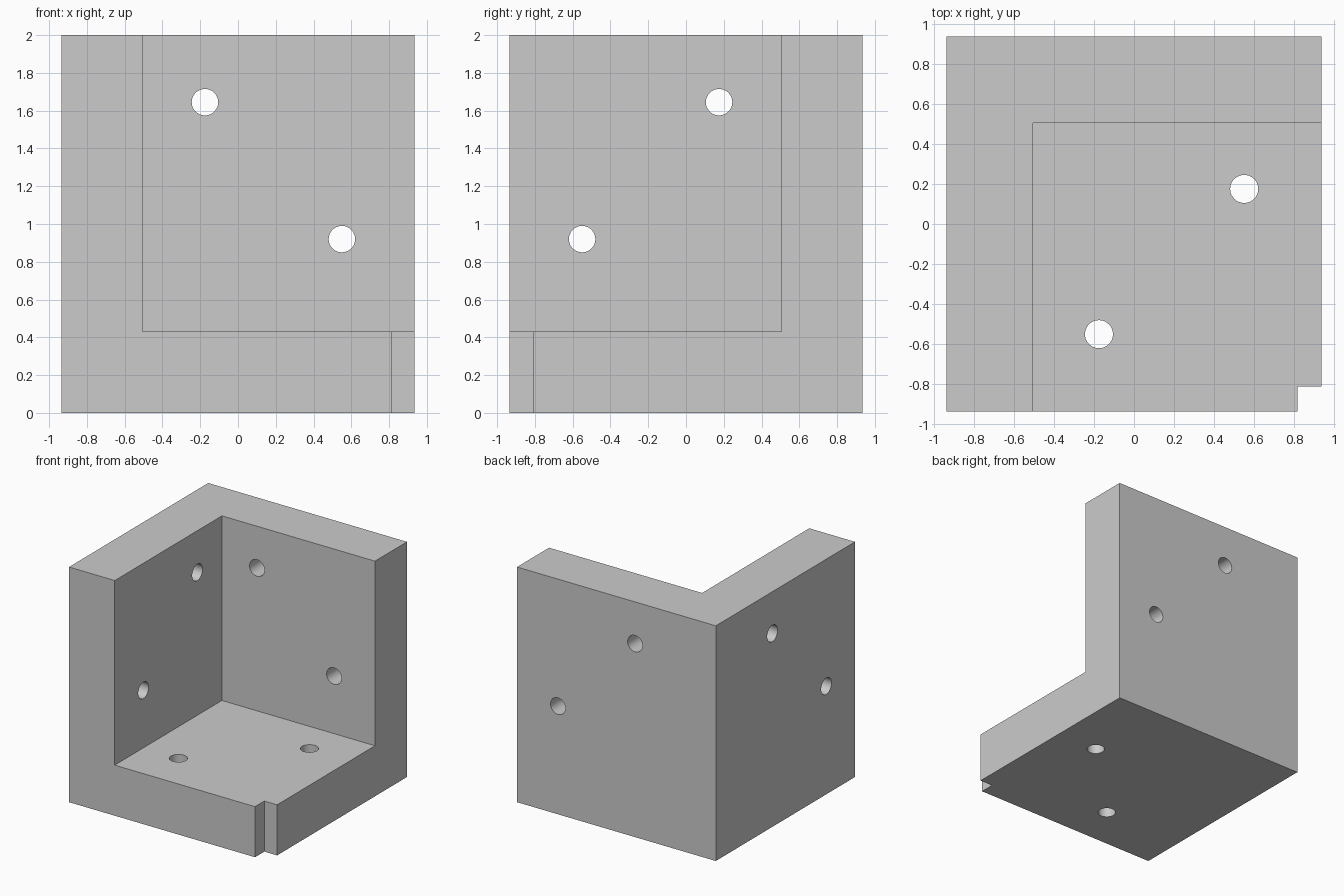
import bpy
import bmesh
from math import pi
from mathutils import Matrix, Vector

if "Cube" in bpy.data.objects:
    bpy.data.objects.remove(bpy.data.objects["Cube"], do_unlink=True)

HALF, HEIGHT, WALL = 0.935, 2.0, 0.43
INNER = HALF - WALL

grey = bpy.data.materials.new("light_grey")
grey.use_nodes = True
colour = (0.6, 0.6, 0.6, 1)
grey.diffuse_color = colour
grey.node_tree.nodes["Principled BSDF"].inputs["Base Color"].default_value = colour


def finish(name, bm):
    mesh = bpy.data.meshes.new(name)
    bm.to_mesh(mesh)
    bm.free()
    mesh.materials.append(grey)
    obj = bpy.data.objects.new(name, mesh)
    bpy.context.collection.objects.link(obj)
    return obj


def box(name, low, high):
    low, high = Vector(low), Vector(high)
    bm = bmesh.new()
    place = Matrix.Translation((low + high) / 2) @ Matrix.Diagonal(high - low).to_4x4()
    bmesh.ops.create_cube(bm, size=1, matrix=place)
    return finish(name, bm)


def drill(name, centre, axis):
    bm = bmesh.new()
    turn = Vector((0, 0, 1)).rotation_difference(Vector(axis)).to_matrix().to_4x4()
    bmesh.ops.create_cone(bm, cap_ends=True, segments=48, radius1=0.07, radius2=0.07,
                          depth=1, matrix=Matrix.Translation(centre) @ turn)
    return finish(name, bm)


# Solid block, hollowed into a floor and two walls
bracket = box("corner_bracket", (-HALF, -HALF, 0), (HALF, HALF, HEIGHT))
cutters = [
    box("hollow_cutter", (-INNER, -2, WALL), (2, INNER, 3)),
    box("notch_cutter", (0.815, -2, -1), (2, -0.81, 1)),
]

# Two screw holes through each plate: far from and near to the inner corner
mid = HALF - WALL / 2
for label, s, z in (("inner", -0.175, 1.645), ("outer", 0.55, 0.92)):
    cutters += [
        drill(label + "_back_hole_cutter", (s, mid, z), (0, 1, 0)),
        drill(label + "_side_hole_cutter", (-mid, -s, z), (1, 0, 0)),
        drill(label + "_floor_hole_cutter", (s, s - 0.375, WALL / 2), (0, 0, 1)),
    ]

for cutter in cutters:
    cutter.hide_render = True
    cutter.hide_set(True)
    cut = bracket.modifiers.new(cutter.name, 'BOOLEAN')
    cut.operation = 'DIFFERENCE'
    cut.solver = 'EXACT'
    cut.object = cutter

# Apply the cuts, then smooth only the hole walls
bpy.context.view_layer.update()
evaluated = bracket.evaluated_get(bpy.context.evaluated_depsgraph_get())
bracket.data = bpy.data.meshes.new_from_object(evaluated)
bracket.modifiers.clear()
for cutter in cutters:
    bpy.data.objects.remove(cutter, do_unlink=True)

bpy.ops.object.select_all(action='DESELECT')
bracket.select_set(True)
bpy.context.view_layer.objects.active = bracket
bpy.ops.object.shade_smooth_by_angle(angle=pi / 6)
